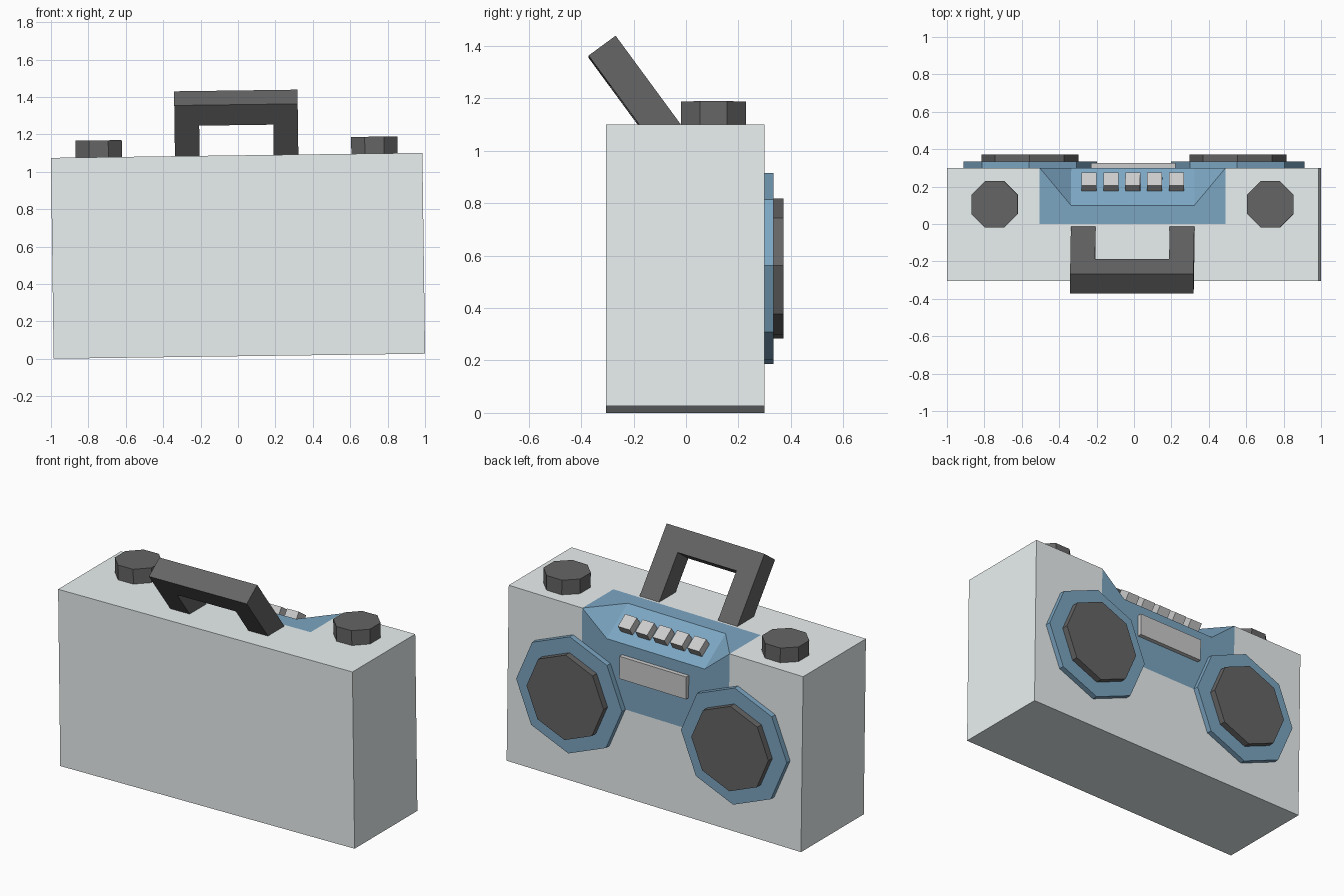
import bpy, bmesh, math
from mathutils import Matrix, Vector

if "Cube" in bpy.data.objects:
    bpy.data.objects.remove(bpy.data.objects["Cube"])

# The whole model leans very slightly sideways; parts are built around the body centre
LEAN = Matrix.Translation((0, 0, 0.5505)) @ Matrix.Rotation(-0.0135, 4, 'Y')
W, T, BACK, FRONT = 0.993, 0.537, -0.305, 0.30   # half width, half height, y limits


def material(name, rgb):
    m = bpy.data.materials.new(name)
    m.diffuse_color = (*rgb, 1)
    m.use_nodes = True
    m.node_tree.nodes["Principled BSDF"].inputs["Base Color"].default_value = m.diffuse_color
    return m


SHELL = material("pale_shell", (0.82, 0.87, 0.88))
BLUE = material("blue_panel", (0.20, 0.38, 0.54))
DARK = material("dark_plastic", (0.13, 0.13, 0.13))
LIGHT = material("light_plastic", (0.80, 0.80, 0.79))


def finish(name, bm, mats, matrix=Matrix()):
    bmesh.ops.recalc_face_normals(bm, faces=bm.faces)
    bm.transform(LEAN @ matrix)
    me = bpy.data.meshes.new(name)
    bm.to_mesh(me)
    bm.free()
    for m in mats:
        me.materials.append(m)
    ob = bpy.data.objects.new(name, me)
    bpy.context.collection.objects.link(ob)
    return ob


def box(name, size, matrix, mat):
    bm = bmesh.new()
    bmesh.ops.create_cube(bm, size=1, matrix=Matrix.Diagonal((*size, 1)))
    return finish(name, bm, [mat], matrix)


def octagon(name, radius, depth, matrix, mat, turn=0):
    bm = bmesh.new()
    bmesh.ops.create_cone(bm, cap_ends=True, segments=8, radius1=radius,
                          radius2=radius, depth=depth,
                          matrix=Matrix.Rotation(turn, 4, 'Z'))
    return finish(name, bm, [mat], matrix)


# Body: box with a blue panel set into it and a ramp cut for the buttons
P, R, DROP = 0.497, 0.33, 0.14
bm = bmesh.new()
half_points = {
    "bb": (W, BACK, -T), "bt": (W, BACK, T), "fb": (W, FRONT, -T), "ft": (W, FRONT, T),
    "A": (P, 0, T), "B": (P, FRONT, T), "C": (R, 0.10, T),
    "D": (R, FRONT, T - DROP), "E": (P, FRONT, 0),
}
v = {}
for key, (x, y, z) in half_points.items():
    v[key + "+"] = bm.verts.new((x, y, z))
    v[key + "-"] = bm.verts.new((-x, y, z))


def face(keys, mat=0):
    bm.faces.new([v[k] for k in keys.split()]).material_index = mat


face("bb- bb+ bt+ bt-")
face("bb- fb- fb+ bb+")
for s in "+-":
    face(f"bb{s} fb{s} ft{s} bt{s}")
    face(f"B{s} C{s} D{s}", 1)
face("bt- bt+ ft+ B+ A+ A- B- ft-")
face("fb- fb+ ft+ B+ E+ E- B- ft-")
face("A- A+ B+ C+ C- B-", 1)
face("C- C+ D+ D-", 1)
face("B- D- D+ B+ E+ E-", 1)
finish("body", bm, [SHELL, BLUE])

# Speakers and top knobs, one of each per side
FACE_Y = Matrix.Rotation(math.radians(-90), 4, 'X')
for side, s in (("right", 1), ("left", -1)):
    for part, r, y0, y1, mat in (("ring", 0.357, 0.29, 0.333, BLUE),
                                 ("cone", 0.260, 0.32, 0.372, DARK)):
        octagon(f"{side}_speaker_{part}", r, y1 - y0,
                Matrix.Translation((s * 0.556, (y0 + y1) / 2, 0)) @ FACE_Y, mat)
    octagon(f"{side}_knob", 0.134, 0.11,
            Matrix.Translation((s * 0.737, 0.105, T + 0.035)), DARK, math.radians(22.5))

# Display window on the blue panel
box("display", (0.45, 0.04, 0.137), Matrix.Translation((0, 0.306, 0.26)), LIGHT)

# Row of buttons standing square to the ramp
slope = math.atan2(DROP, FRONT - 0.10)
for i in range(5):
    place = (Matrix.Translation(((i - 2) * 0.117, 0.21, T - 0.11 * DROP / 0.20))
             @ Matrix.Rotation(-slope, 4, 'X') @ Matrix.Translation((0, 0, 0.02)))
    box(f"button_{i + 1}", (0.08, 0.085, 0.064), place, LIGHT)

# Handle: U outline given thickness, tilted back over the body
bm = bmesh.new()
xo, xi, low, bar = 0.33, 0.198, -0.47, -0.136
outline = [(-xo, low), (-xo, 0), (xo, 0), (xo, low),
           (xi, low), (xi, bar), (-xi, bar), (-xi, low)]
f = bm.faces.new([bm.verts.new((x, -0.064, z)) for x, z in outline])
ext = bmesh.ops.extrude_face_region(bm, geom=[f], use_keep_orig=True)
bmesh.ops.translate(bm, vec=Vector((0, 0.128, 0)),
                    verts=[g for g in ext["geom"] if isinstance(g, bmesh.types.BMVert)])
finish("handle", bm, [DARK],
       Matrix.Translation((0, -0.32, 0.846)) @ Matrix.Rotation(math.radians(36.3), 4, 'X'))
